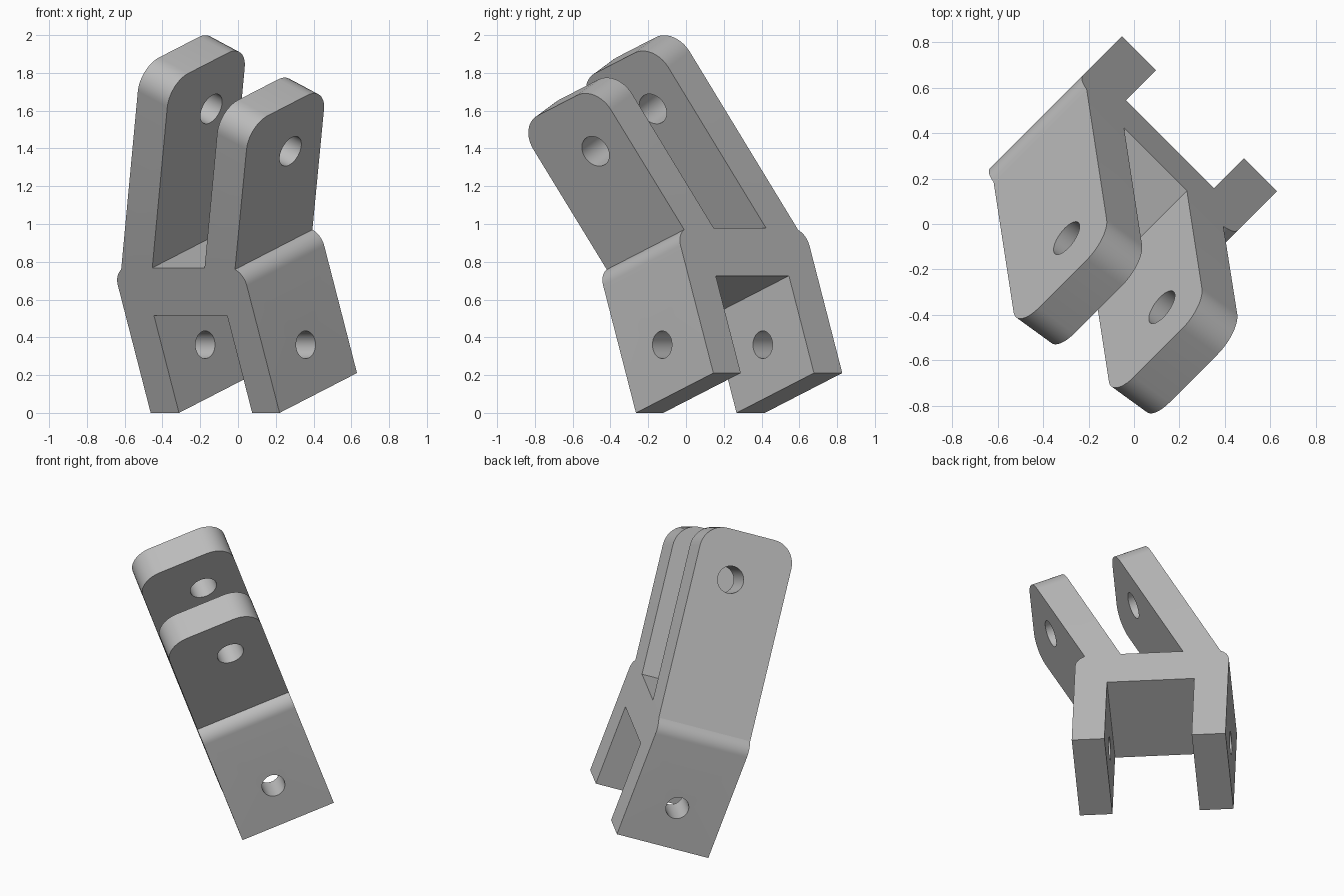
import bpy, bmesh
from math import sin, cos, radians, pi
from mathutils import Matrix, Vector

if "Cube" in bpy.data.objects:
    bpy.data.objects.remove(bpy.data.objects["Cube"])

BEND, TILT = radians(25), radians(20)
WIDTH, FLOOR, TIP = 0.617, 0.817, 1.75
FILLET, TIP_RADIUS = 0.10, 0.15

grey = bpy.data.materials.new("plain grey")
grey.use_nodes = True
colour = (0.5, 0.5, 0.5, 1)
grey.diffuse_color = colour
grey.node_tree.nodes["Principled BSDF"].inputs["Base Color"].default_value = colour


def bent(n, d):
    """Profile point at offset n across and distance d along the bent arms."""
    return (n * cos(BEND) + d * sin(BEND), d * cos(BEND) - n * sin(BEND))


def on_floor(n):
    return ((n + FLOOR * sin(BEND)) / cos(BEND), FLOOR)


def arc(ca, cb, start, end, steps=10):
    angles = [radians(start + (end - start) * i / steps) for i in range(steps + 1)]
    return [(ca + FILLET * cos(t), cb + FILLET * sin(t)) for t in angles]


# Bracket profile: lower fork, rounded shoulders, bent upper fork
right_tip = [bent(-0.08, TIP), bent(-0.29, TIP)]
left_tip = [bent(-0.645, TIP), bent(-0.855, TIP)]
profile = [(-0.622, 0), (-0.41, 0), (-0.41, 0.548), (0.138, 0.548), (0.138, 0), (0.343, 0)]
profile += arc(0.243, FLOOR - FILLET, 0, 65) + right_tip
profile += [on_floor(-0.29), on_floor(-0.645)] + left_tip
profile += arc(-0.522, FLOOR - FILLET, 117, 180)

bm = bmesh.new()
face = bm.faces.new([bm.verts.new((a, 0, b)) for a, b in profile])
extruded = bmesh.ops.extrude_face_region(bm, geom=[face])["geom"]
bmesh.ops.translate(bm, vec=(0, WIDTH, 0),
                    verts=[v for v in extruded if isinstance(v, bmesh.types.BMVert)])
bmesh.ops.recalc_face_normals(bm, faces=bm.faces[:])

# Round the corners of the upper arm tips
along = Vector((sin(BEND), 0, cos(BEND)))
tips = [e for e in bm.edges if all(v.co.dot(along) > TIP - 0.001 for v in e.verts)
        and abs(e.verts[0].co.y - e.verts[1].co.y) < 0.001]
bmesh.ops.bevel(bm, geom=tips, offset=TIP_RADIUS, segments=10, profile=0.5, affect='EDGES')
mesh = bpy.data.meshes.new("bracket")
bm.to_mesh(mesh)
bm.free()
bracket = bpy.data.objects.new("bracket", mesh)
bpy.context.collection.objects.link(bracket)
mesh.materials.append(grey)

# Pin holes through both forks
bpy.context.view_layer.objects.active = bracket
up_a, up_b = bent(-0.47, 1.44)
for name, radius, centre, turn in (("lower_pin_hole", 0.073, (-0.14, 0.308, 0.272), 0),
                                   ("upper_pin_hole", 0.086, (up_a, 0.37, up_b), BEND)):
    bm = bmesh.new()
    place = Matrix.Translation(centre) @ Matrix.Rotation(pi / 2 + turn, 4, 'Y')
    bmesh.ops.create_cone(bm, cap_ends=True, segments=48, radius1=radius, radius2=radius,
                          depth=1.4, matrix=place)
    cutter_mesh = bpy.data.meshes.new(name)
    bm.to_mesh(cutter_mesh)
    bm.free()
    cutter = bpy.data.objects.new(name, cutter_mesh)
    bpy.context.collection.objects.link(cutter)
    cutter.hide_render = True
    cut = bracket.modifiers.new(name, 'BOOLEAN')
    cut.object, cut.operation, cut.solver = cutter, 'DIFFERENCE', 'EXACT'
    bpy.ops.object.modifier_apply(modifier=cut.name)
    bpy.data.objects.remove(cutter)

# Turn the bracket into its leaning pose
pose = (Matrix.Translation((-0.0225, -0.0225, 0)) @ Matrix.Rotation(-pi / 4, 4, 'Z')
        @ Matrix.Rotation(TILT, 4, 'X'))
bracket.data.transform(pose)
bracket.select_set(True)
bpy.ops.object.shade_smooth_by_angle(angle=radians(30))
